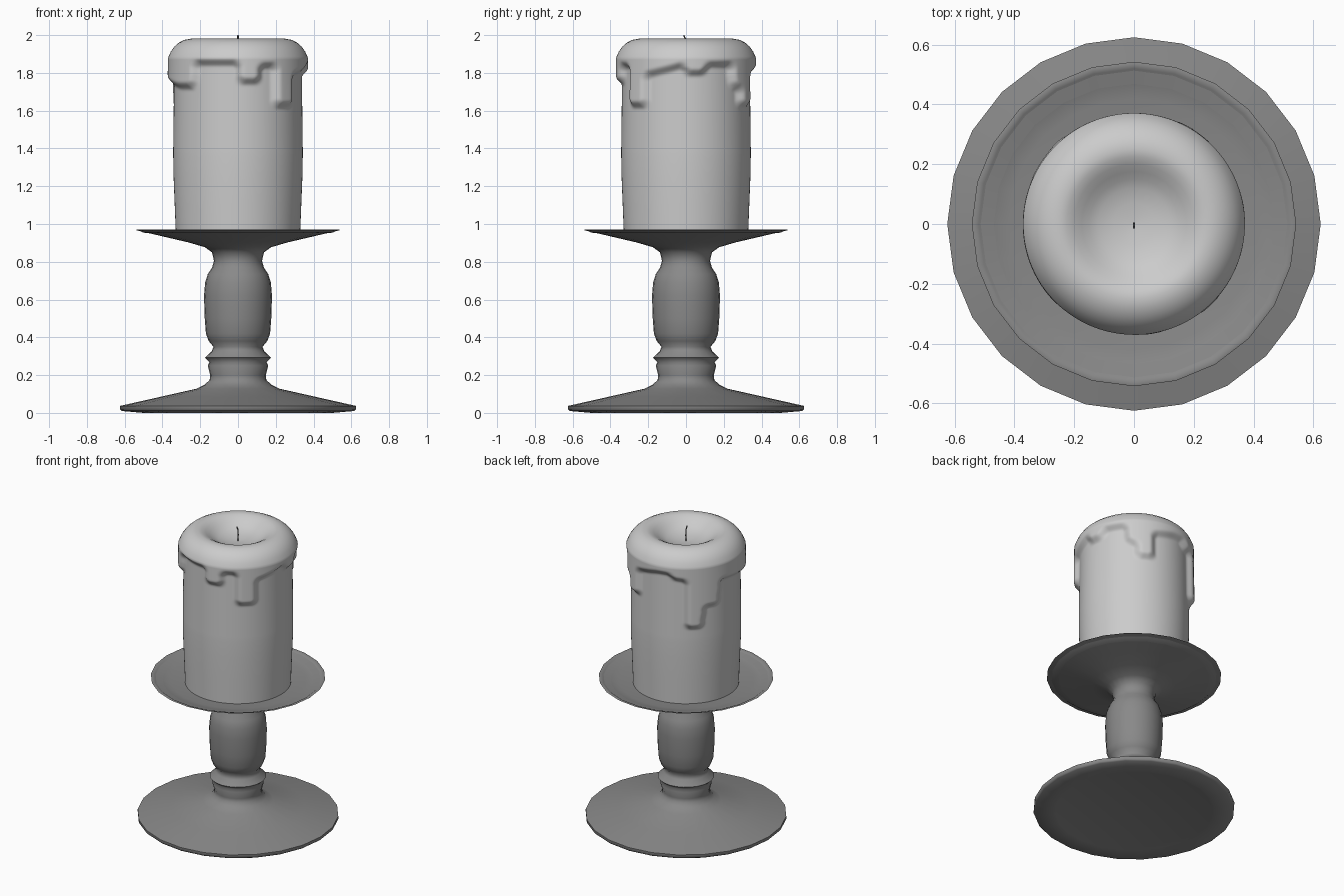
import bpy, math

if "Cube" in bpy.data.objects:
    bpy.data.objects.remove(bpy.data.objects["Cube"])


def add_mesh(name, verts, faces, angle, grey):
    me = bpy.data.meshes.new(name)
    me.from_pydata(verts, [], faces)
    me.update()
    ob = bpy.data.objects.new(name, me)
    bpy.context.collection.objects.link(ob)
    bpy.ops.object.select_all(action='DESELECT')
    ob.select_set(True)
    bpy.context.view_layer.objects.active = ob
    bpy.ops.object.shade_smooth_by_angle(angle=math.radians(angle))
    mat = bpy.data.materials.new(name)
    mat.diffuse_color = (grey, grey, grey, 1)
    mat.use_nodes = True
    mat.node_tree.nodes["Principled BSDF"].inputs["Base Color"].default_value = mat.diffuse_color
    me.materials.append(mat)
    return ob


def lathe(name, profile, sides, angle, grey, radius=None):
    """Revolve (r, z) points, bottom to top; both ends are closed to the axis."""
    verts, faces, n = [], [], sides
    for r, z in profile:
        for i in range(n):
            a = 2 * math.pi * i / n            # 0 = front, 90 degrees = +x
            rr = radius(r, z, i) if radius else r
            verts.append((rr * math.sin(a), -rr * math.cos(a), z))
    for k in range(len(profile) - 1):
        for i in range(n):
            j = (i + 1) % n
            faces.append((k * n + i, k * n + j, (k + 1) * n + j, (k + 1) * n + i))
    faces.append(tuple(reversed(range(n))))
    faces.append(tuple(range((len(profile) - 1) * n, len(profile) * n)))
    return add_mesh(name, verts, faces, angle, grey)


def lerp_table(table, x):
    for (x0, y0), (x1, y1) in zip(table, table[1:]):
        if x <= x1:
            return y0 + (y1 - y0) * (x - x0) / (x1 - x0)
    return table[-1][1]


# turned holder: foot, stem and shallow plate
lathe("candle_holder", [
    (0.01, 0.003), (0.49, 0.003), (0.50, 0.0), (0.615, 0.010), (0.625, 0.018),
    (0.625, 0.037),
    (0.42, 0.083), (0.22, 0.128), (0.175, 0.15), (0.15, 0.175), (0.147, 0.20),
    (0.16, 0.25), (0.152, 0.268), (0.176, 0.292), (0.14, 0.325), (0.13, 0.35),
    (0.155, 0.38), (0.17, 0.42), (0.176, 0.50), (0.18, 0.62), (0.174, 0.69),
    (0.16, 0.735), (0.137, 0.77), (0.127, 0.805), (0.138, 0.85), (0.175, 0.877),
    (0.26, 0.902), (0.38, 0.93), (0.543, 0.968), (0.535, 0.97), (0.52, 0.966),
    (0.505, 0.955), (0.42, 0.945), (0.30, 0.932), (0.02, 0.925)], 24, 75, 0.25)

# lower edge height of the melted wax around the candle
edge = [(0, 1.855), (1, 1.755), (18, 1.755), (19, 1.84), (33, 1.84),
        (34, 1.63), (53, 1.63), (54, 1.79), (75, 1.82), (89, 1.845),
        (90, 1.80), (106, 1.80), (108, 1.845), (132, 1.845), (134, 1.73),
        (143, 1.72), (144, 1.63), (159, 1.63), (160, 1.80),
        (185, 1.83), (199, 1.83), (201, 1.80), (215, 1.79), (216, 1.47),
        (232, 1.47), (233, 1.61), (250, 1.61), (251, 1.77),
        (272, 1.76), (300, 1.73), (319, 1.73), (321, 1.855), (360, 1.855)]
SIDES = 240
columns = [lerp_table(edge, 360 * i / SIDES) for i in range(SIDES)]


def wax_radius(r, z, i):
    """Add wax thickness: share of a small round brush lying above the edge."""
    if z > 1.885 or z < 1.40:
        return r
    total = area = 0
    for d in range(-3, 4):
        h = 0.031 * math.sqrt(1 - (d / 3.6) ** 2)
        cover = (z + h - columns[(i + d) % SIDES]) / (2 * h)
        total += h * min(1, max(0, cover))
        area += h
    t = total / area
    return r + 0.034 * t * t * (3 - 2 * t)


# candle body with overhanging wax and melted hollow
side = [(0.328, 0.922), (0.335, 1.1), (0.341, 1.25), (0.343, 1.36)]
drips = [(0.343 - 0.006 * k / 62, 1.39 + 0.008 * k) for k in range(62)]
top = [(0.367, 1.888), (0.356, 1.912), (0.338, 1.938), (0.313, 1.96), (0.283, 1.975),
       (0.25, 1.981), (0.225, 1.976), (0.20, 1.964), (0.175, 1.947), (0.15, 1.931),
       (0.12, 1.916), (0.07, 1.905), (0.01, 1.898)]
lathe("candle", side + drips + top, SIDES, 75, 0.58, wax_radius)

# bent wick
curve = bpy.data.curves.new("wick", 'CURVE')
curve.dimensions = '3D'
curve.bevel_depth = 0.004
curve.bevel_resolution = 1
curve.use_fill_caps = True
path = [(0, 0, 1.89), (0, 0.002, 1.94), (0, 0, 1.975), (0, -0.012, 1.998)]
spline = curve.splines.new('POLY')
spline.points.add(len(path) - 1)
for p, co in zip(spline.points, path):
    p.co = (*co, 1)
wick_mat = bpy.data.materials.new("wick")
wick_mat.diffuse_color = (0.1, 0.1, 0.1, 1)
wick_mat.use_nodes = True
wick_mat.node_tree.nodes["Principled BSDF"].inputs["Base Color"].default_value = wick_mat.diffuse_color
curve.materials.append(wick_mat)
bpy.context.collection.objects.link(bpy.data.objects.new("wick", curve))
